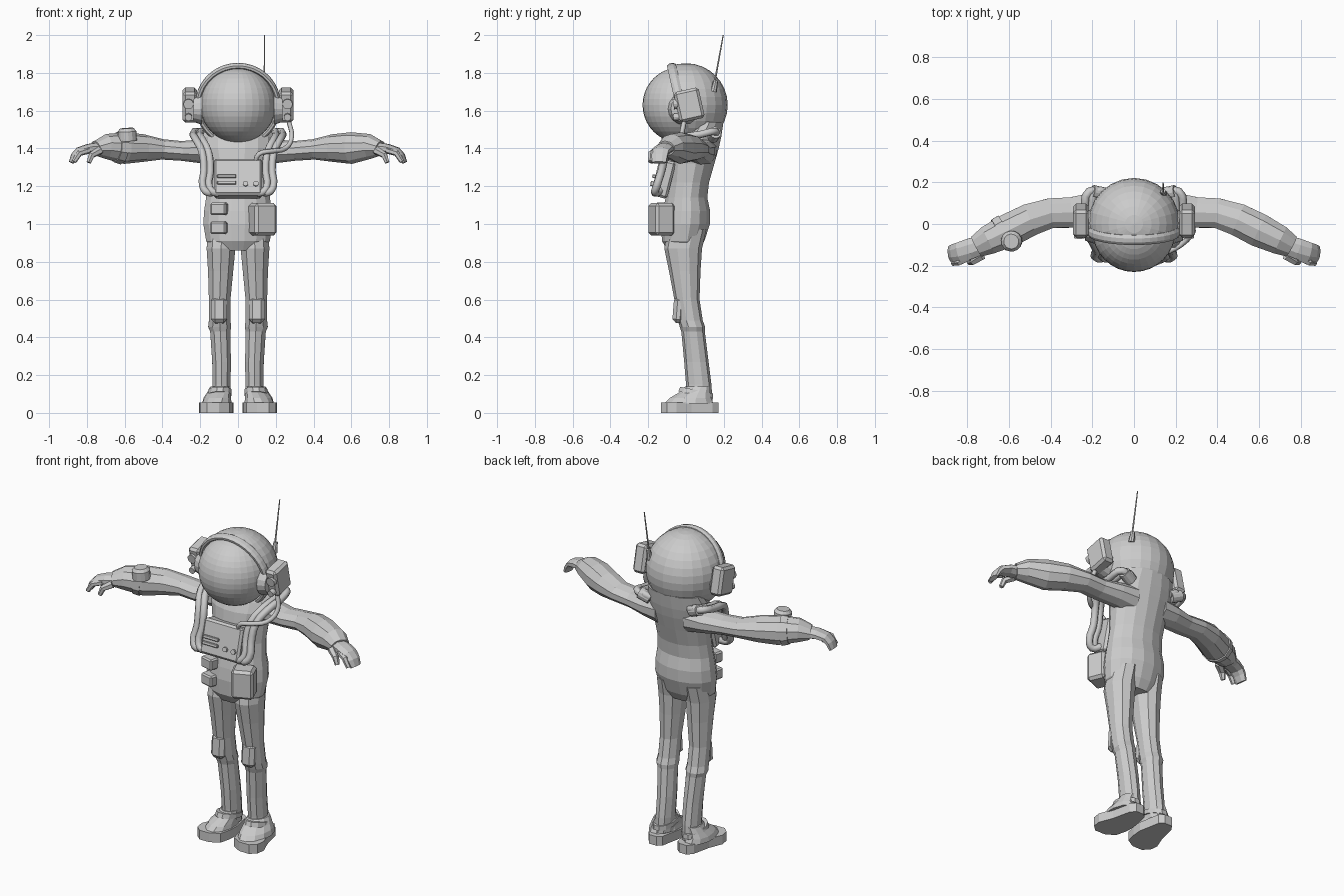
import bpy, bmesh, math
from mathutils import Vector, Matrix, Euler

cube = bpy.data.objects.get("Cube")
if cube:
    bpy.data.objects.remove(cube, do_unlink=True)

grey = bpy.data.materials.new("plain_grey")
grey.use_nodes = True
COLOUR = (0.6, 0.6, 0.6, 1)
grey.diffuse_color = COLOUR
grey.node_tree.nodes["Principled BSDF"].inputs["Base Color"].default_value = COLOUR


def finish(name, bm):
    bmesh.ops.recalc_face_normals(bm, faces=bm.faces)
    mesh = bpy.data.meshes.new(name)
    bm.to_mesh(mesh)
    bm.free()
    mesh.materials.append(grey)
    obj = bpy.data.objects.new(name, mesh)
    bpy.context.scene.collection.objects.link(obj)
    return obj


def loft(name, rows, s=1, sides=8, ref=(0, 0, 1)):
    """Elliptic sections (x, y, z, half width, half height) joined along a path."""
    bm = bmesh.new()
    pts = [Vector((r[0] * s, r[1], r[2])) for r in rows]
    rings = []
    for i, r in enumerate(rows):
        t = (pts[min(i + 1, len(pts) - 1)] - pts[max(i - 1, 0)]).normalized()
        across = t.cross(Vector(ref)).normalized()
        up = across.cross(t)
        ring = []
        for k in range(sides):
            a = math.tau * (k + 0.5) / sides
            ring.append(bm.verts.new(pts[i] + across * r[3] * math.cos(a) + up * r[4] * math.sin(a)))
        rings.append(ring)
    for a, b in zip(rings, rings[1:]):
        for k in range(sides):
            n = (k + 1) % sides
            bm.faces.new((a[k], a[n], b[n], b[k]))
    bm.faces.new(rings[0])
    bm.faces.new(rings[-1])
    return finish(name, bm)


def column(name, rows, s=1, sides=12):
    """Upright loft from rows of (z, x, front y, back y, half width)."""
    full = [(x, (f + b) / 2, z, w, (b - f) / 2) for z, x, f, b, w in rows]
    bm_obj = loft(name, full, s, sides, (0, 1, 0))
    for i, v in enumerate(bm_obj.data.vertices):   # keep every section level
        v.co.z = rows[i // sides][0]
    return bm_obj


def box(name, loc, size, rot=(0, 0, 0), bevel=0.01):
    bm = bmesh.new()
    bmesh.ops.create_cube(bm, size=1)
    bmesh.ops.scale(bm, vec=size, verts=bm.verts)
    bmesh.ops.bevel(bm, geom=bm.edges[:], offset=bevel, segments=1, affect='EDGES')
    obj = finish(name, bm)
    obj.location, obj.rotation_euler = loc, rot
    return obj


def rod(name, a, b, r1, r2=None, sides=12):
    a, b = Vector(a), Vector(b)
    bm = bmesh.new()
    turn = (b - a).to_track_quat('Z', 'Y').to_matrix().to_4x4()
    bmesh.ops.create_cone(bm, cap_ends=True, segments=sides, radius1=r1,
                          radius2=r1 if r2 is None else r2, depth=(b - a).length,
                          matrix=Matrix.Translation((a + b) / 2) @ turn)
    return finish(name, bm)


def hose(name, points, radius, s=1, dx=0):
    curve = bpy.data.curves.new(name, 'CURVE')
    curve.dimensions = '3D'
    curve.bevel_depth, curve.bevel_resolution, curve.resolution_u = radius, 1, 3
    curve.use_fill_caps = True
    sp = curve.splines.new('BEZIER')
    sp.bezier_points.add(len(points) - 1)
    for p, (x, y, z) in zip(sp.bezier_points, points):
        p.co = (s * (x + dx), y, z)
        p.handle_left_type = p.handle_right_type = 'AUTO'
    tmp = bpy.data.objects.new(name + "_path", curve)
    bpy.context.scene.collection.objects.link(tmp)
    dg = bpy.context.evaluated_depsgraph_get()
    bm = bmesh.new()
    bm.from_mesh(tmp.evaluated_get(dg).to_mesh())
    bpy.data.objects.remove(tmp, do_unlink=True)
    return finish(name, bm)


# Helmet: back shell cut on a leaning plane, with visor and rim
TILT = 0.22
HEAD = Vector((0, -0.03, 1.63))
bm = bmesh.new()
bmesh.ops.create_uvsphere(bm, u_segments=24, v_segments=16, radius=0.221,
                          matrix=Matrix.Translation((0, 0, 1.63)))
bmesh.ops.bisect_plane(bm, geom=bm.verts[:] + bm.edges[:] + bm.faces[:], plane_co=HEAD,
                       plane_no=(0, -math.cos(TILT), -math.sin(TILT)), clear_outer=True)
finish("helmet_shell", bm)
bm = bmesh.new()
bmesh.ops.create_uvsphere(bm, u_segments=32, v_segments=20, radius=0.2,
                          matrix=Matrix.Translation(HEAD))
finish("visor", bm)
bm = bmesh.new()
MAJOR, MINOR = 36, 8
face_turn = Matrix.Translation(HEAD) @ Matrix.Rotation(math.pi / 2 + TILT, 4, 'X')
grid = []
for i in range(MAJOR):
    a = math.tau * i / MAJOR
    row = []
    for k in range(MINOR):
        b = math.tau * (k + 0.5) / MINOR
        r = 0.212 + 0.016 * math.cos(b)
        row.append(bm.verts.new(face_turn @ Vector((r * math.cos(a), r * math.sin(a), 0.026 * math.sin(b)))))
    grid.append(row)
for i in range(MAJOR):
    for k in range(MINOR):
        n, m = grid[(i + 1) % MAJOR], (k + 1) % MINOR
        bm.faces.new((grid[i][k], n[k], n[m], grid[i][m]))
finish("visor_rim", bm)

# Antenna on the helmet's left rear
rod("antenna", (0.14, 0.15, 1.74), (0.14, 0.197, 2.0), 0.005, 0.003, 6)
rod("antenna_base", (0.14, 0.145, 1.7), (0.14, 0.158, 1.76), 0.018, 0.012, 8)

# Torso, widening into the helmet at the top
column("torso", [
    (0.86, 0, -0.10, 0.07, 0.14), (0.91, 0, -0.13, 0.10, 0.172), (1.0, 0, -0.135, 0.13, 0.187),
    (1.07, 0, -0.125, 0.13, 0.183), (1.14, 0, -0.11, 0.115, 0.172), (1.22, 0, -0.10, 0.125, 0.165),
    (1.32, 0, -0.10, 0.155, 0.17), (1.4, 0, -0.09, 0.18, 0.19), (1.46, 0, -0.07, 0.20, 0.19),
    (1.54, 0, 0, 0.212, 0.17)], sides=16)

# Chest pack with slots and knobs
LEAN = (-0.25, 0, 0)
pack = Matrix.Translation((0, -0.12, 1.24)) @ Euler(LEAN).to_matrix().to_4x4()
box("chest_pack", pack.translation, (0.255, 0.09, 0.2), LEAN, 0.012)
for i, (x, u, w) in enumerate([(-0.06, 0, 0.1), (-0.06, -0.035, 0.1)]):
    box(f"pack_slot_{i}", pack @ Vector((x, -0.05, u)), (w, 0.02, 0.018), LEAN, 0.003)
for i, x in enumerate((0.04, 0.095)):
    rod(f"pack_knob_{i}", pack @ Vector((x, -0.04, -0.04)), pack @ Vector((x, -0.058, -0.04)), 0.014)
hose("air_cable", [(0.27, -0.01, 1.54), (0.285, -0.03, 1.46), (0.25, -0.08, 1.4), (0.17, -0.13, 1.385),
                   (0.11, -0.14, 1.37), (0.09, -0.12, 1.32)], 0.013)

# Waist pouches
box("large_pouch", (0.13, -0.13, 1.025), (0.125, 0.11, 0.17), (0, 0, 0.4), 0.015)
for i, z in enumerate((0.98, 1.08)):
    box(f"small_pouch_{i}", (-0.1, -0.125, z), (0.085, 0.06, 0.065), (0, 0, -0.25), 0.008)

for side, s in (("left", 1), ("right", -1)):
    # Ear units
    box(side + "_ear_box", (s * 0.255, 0.017, 1.63), (0.075, 0.135, 0.165), (TILT, 0, 0), 0.014)
    rod(side + "_ear_hub", (s * 0.19, -0.01, 1.61), (s * 0.235, -0.01, 1.61), 0.085, 0.07, 16)
    for i, (z, r) in enumerate(((1.64, 0.027), (1.57, 0.019))):
        rod(f"{side}_ear_dial_{i}", (s * 0.262, -0.03, z), (s * 0.262, -0.067, z - 0.006), r)

    # Paired air hoses over the shoulder
    for i, dx in enumerate((0, -0.034)):
        hose(f"{side}_hose_{i}", [
            (0.16, 0.15, 1.47), (0.215, 0.155, 1.49), (0.235, 0.08, 1.475), (0.225, -0.03, 1.45),
            (0.19, -0.10, 1.38), (0.18, -0.13, 1.28), (0.187, -0.155, 1.2), (0.16, -0.165, 1.165),
            (0.12, -0.14, 1.175)], 0.021, s, dx)
    rod(side + "_hose_socket", (s * 0.14, 0.14, 1.46), (s * 0.2, 0.155, 1.485), 0.033)

    # Arm, bent forward with a full forearm
    loft(side + "_arm", [
        (0.09, 0.08, 1.385, 0.085, 0.08), (0.19, 0.075, 1.385, 0.08, 0.064),
        (0.3, 0.055, 1.387, 0.077, 0.052), (0.4, 0.052, 1.395, 0.075, 0.054),
        (0.5, 0.02, 1.402, 0.082, 0.073), (0.6, -0.03, 1.402, 0.085, 0.084),
        (0.7, -0.078, 1.41, 0.073, 0.066), (0.755, -0.108, 1.4, 0.056, 0.04)], s, 10)

    # Hand with curled fingers, index finger and thumb
    loft(side + "_hand", [
        (0.73, -0.1, 1.4, 0.048, 0.034), (0.79, -0.12, 1.398, 0.054, 0.028),
        (0.84, -0.135, 1.385, 0.05, 0.023), (0.865, -0.14, 1.36, 0.046, 0.02),
        (0.882, -0.142, 1.325, 0.04, 0.014)], s)
    loft(side + "_index_finger", [
        (0.79, -0.16, 1.39, 0.018, 0.018), (0.84, -0.182, 1.375, 0.018, 0.017),
        (0.868, -0.188, 1.33, 0.014, 0.013)], s, 6)
    loft(side + "_thumb", [
        (0.73, -0.15, 1.39, 0.025, 0.022), (0.775, -0.178, 1.365, 0.02, 0.018),
        (0.79, -0.185, 1.325, 0.013, 0.013)], s, 6)

    # Leg
    column(side + "_leg", [
        (0.97, 0.085, -0.10, 0.11, 0.078), (0.87, 0.09, -0.115, 0.085, 0.08),
        (0.75, 0.092, -0.09, 0.077, 0.07), (0.6, 0.097, -0.062, 0.072, 0.06),
        (0.49, 0.097, -0.045, 0.09, 0.06), (0.455, 0.097, -0.035, 0.103, 0.064),
        (0.43, 0.094, -0.025, 0.1, 0.056), (0.27, 0.087, -0.01, 0.12, 0.052),
        (0.15, 0.087, 0, 0.135, 0.05), (0.06, 0.09, 0, 0.14, 0.05)], s, 10)
    box(side + "_knee_pad", (s * 0.1, -0.038, 0.545), (0.085, 0.06, 0.14), (-0.08, 0, 0), 0.02)

    # Boot: flat sole turned slightly out, domed upper and ankle collar
    outline = [(0.05, 0.15), (0.075, 0.172), (0.125, 0.172), (0.15, 0.14), (0.175, 0.03), (0.207, -0.05),
               (0.2, -0.1), (0.165, -0.132), (0.1, -0.132), (0.045, -0.1), (0.03, -0.04), (0.025, 0.02)]
    bm = bmesh.new()
    face = bm.faces.new([bm.verts.new((s * x, y, 0)) for x, y in outline])
    top = bmesh.ops.extrude_face_region(bm, geom=[face])["geom"]
    for v in top:
        if isinstance(v, bmesh.types.BMVert):
            v.co.z = 0.055
    finish(side + "_sole", bm)
    column(side + "_boot_upper", [
        (0.05, 0.112, -0.125, 0.155, 0.08), (0.078, 0.11, -0.105, 0.15, 0.074),
        (0.105, 0.102, -0.06, 0.145, 0.064), (0.14, 0.093, -0.015, 0.14, 0.054)], s)
    collar = column(side + "_boot_collar", [
        (0.095, 0.097, -0.045, 0.148, 0.066), (0.122, 0.095, -0.035, 0.146, 0.064)], s)
    for v in collar.data.vertices:
        v.co.z -= 0.2 * (v.co.y - 0.05)

# Wrist band and dial on the right forearm
loft("forearm_band", [(0.615, -0.037, 1.403, 0.09, 0.088), (0.65, -0.054, 1.406, 0.086, 0.08)], -1, 10)
rod("forearm_dial", (-0.585, -0.08, 1.44), (-0.588, -0.083, 1.49), 0.05, sides=14)
rod("forearm_dial_cap", (-0.588, -0.083, 1.49), (-0.589, -0.084, 1.507), 0.05, 0.036, 14)
